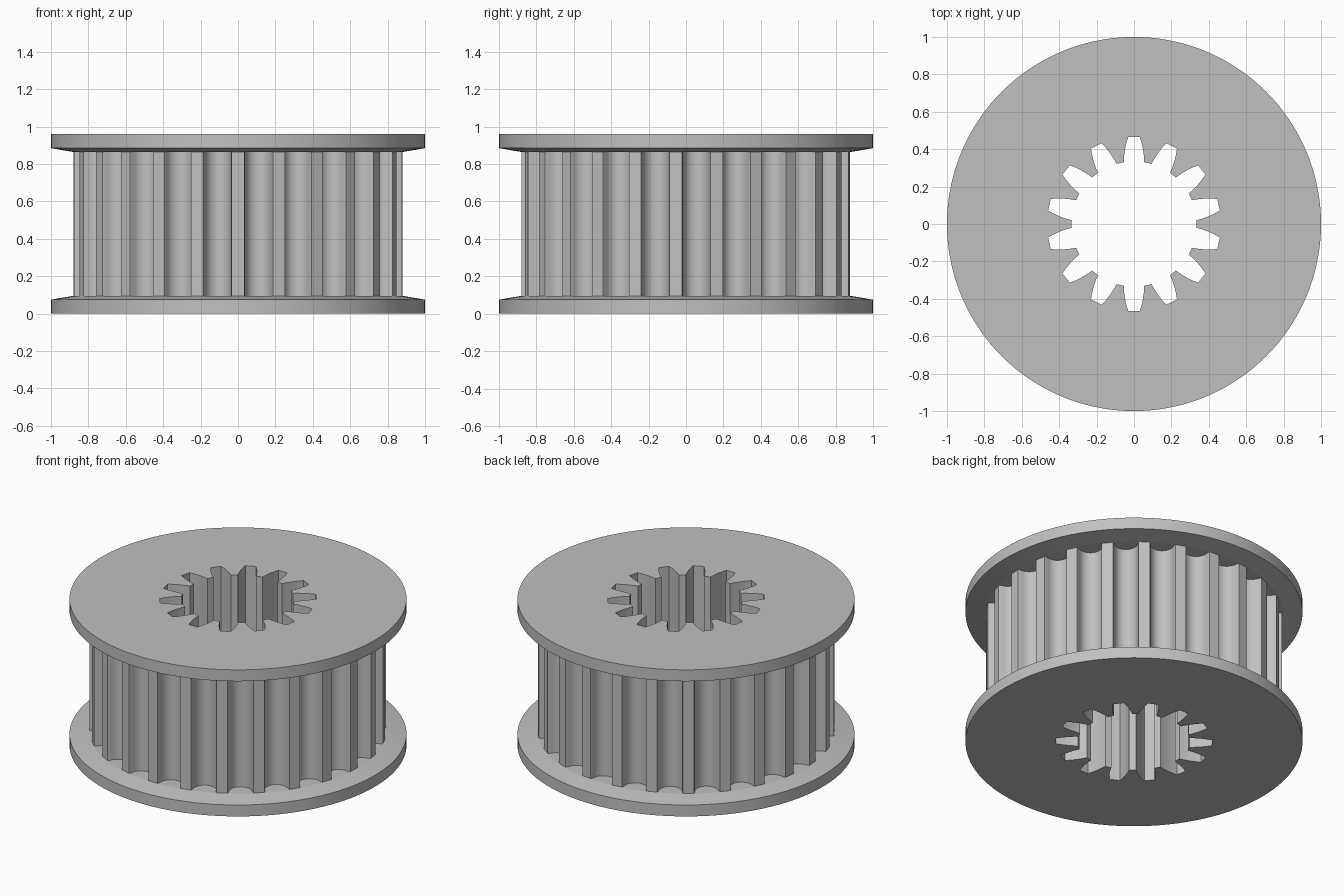
import bpy
import bmesh
from math import sin, cos, pi, radians, sqrt
from mathutils import Vector

HEIGHT = 0.96
RIM_TOP = 0.075      # straight part of the flange rim
SHOULDER = 0.095     # where the flange meets the drum
DRUM_R = 0.88
BELT_TEETH = 25
SPLINES = 14
FRONT = -pi / 2

cube = bpy.data.objects.get("Cube")
if cube:
    bpy.data.objects.remove(cube, do_unlink=True)

steel = bpy.data.materials.new("grey_metal")
steel.use_nodes = True
GREY = (0.53, 0.53, 0.53, 1)
steel.diffuse_color = GREY
steel.node_tree.nodes["Principled BSDF"].inputs["Base Color"].default_value = GREY


def polar(r, a):
    return (r * cos(a), r * sin(a))


def circle(r, n=144):
    return [polar(r, 2 * pi * i / n) for i in range(n)]


def drum_outline():
    """Flat lands separated by round-bottomed belt grooves."""
    half, steps = 0.077, 12
    groove = [(-half, 0)]
    for i in range(steps + 1):
        a = pi * i / steps
        groove.append((-0.071 * cos(a), 0.015 + 0.075 * sin(a)))
    groove.append((half, 0))
    edge = sqrt(DRUM_R ** 2 - half ** 2)
    pts = []
    for k in range(BELT_TEETH):
        a = FRONT + 2 * pi * (k + 0.5) / BELT_TEETH
        for t, depth in groove:
            r = edge - depth
            pts.append((r * cos(a) - t * sin(a), r * sin(a) + t * cos(a)))
    return pts


def bore_outline():
    """Internal splines with curved flanks, narrowing outward."""
    flank = [(0.335, 9.4), (0.36, 8.6), (0.40, 7.0), (0.435, 5.4), (0.465, 3.9)]
    pts = []
    for k in range(SPLINES):
        a = FRONT + 2 * pi * k / SPLINES
        pts += [polar(r, a - radians(d)) for r, d in flank]
        pts += [polar(r, a + radians(d)) for r, d in reversed(flank)]
    return pts


def loop(bm, outline, z):
    return [bm.verts.new((x, y, z)) for x, y in outline]


def wall(bm, low, high, inward=False):
    n = len(low)
    for i in range(n):
        j = (i + 1) % n
        f = bm.faces.new((low[i], low[j], high[j], high[i]))
        f.smooth = True
        if inward:
            f.normal_flip()


def ring_cap(bm, outer, inner, up):
    """Flat face between two closed loops."""
    edges = []
    for ring in (outer, inner):
        for i, v in enumerate(ring):
            w = ring[(i + 1) % len(ring)]
            edges.append(bm.edges.get((v, w)) or bm.edges.new((v, w)))
    normal = Vector((0, 0, up))
    out = bmesh.ops.triangle_fill(bm, edges=edges, normal=normal, use_beauty=True)
    for f in out["geom"]:
        if isinstance(f, bmesh.types.BMFace):
            f.smooth = False
            f.normal_update()
            if f.normal.z * up < 0:
                f.normal_flip()


def finish(bm, name):
    bm.normal_update()
    for e in bm.edges:
        e.smooth = e.calc_face_angle(0) < radians(25)
    mesh = bpy.data.meshes.new(name)
    bm.to_mesh(mesh)
    bm.free()
    mesh.materials.append(steel)
    ob = bpy.data.objects.new(name, mesh)
    bpy.context.scene.collection.objects.link(ob)


drum, bore = drum_outline(), bore_outline()


# Flanges: rim, sloped inner shoulder, flat outer face with splined hole
def flange(name, top):
    bm = bmesh.new()
    base = loop(bm, circle(1), 0)
    rim = loop(bm, circle(1), RIM_TOP)
    shoulder = loop(bm, circle(DRUM_R + 0.004), SHOULDER)
    wall(bm, base, rim)
    wall(bm, rim, shoulder)
    ring_cap(bm, base, loop(bm, bore, 0), -1)
    ring_cap(bm, shoulder, loop(bm, drum, SHOULDER), 1)
    if top:
        for v in bm.verts:
            v.co.z = HEIGHT - v.co.z
        bmesh.ops.reverse_faces(bm, faces=bm.faces[:])
    finish(bm, name)


flange("lower_flange", False)
flange("upper_flange", True)

# Toothed drum between the flanges
bm = bmesh.new()
wall(bm, loop(bm, drum, SHOULDER), loop(bm, drum, HEIGHT - SHOULDER))
finish(bm, "toothed_drum")

# Splined bore through the full height
bm = bmesh.new()
wall(bm, loop(bm, bore, 0), loop(bm, bore, HEIGHT), inward=True)
finish(bm, "splined_bore")
